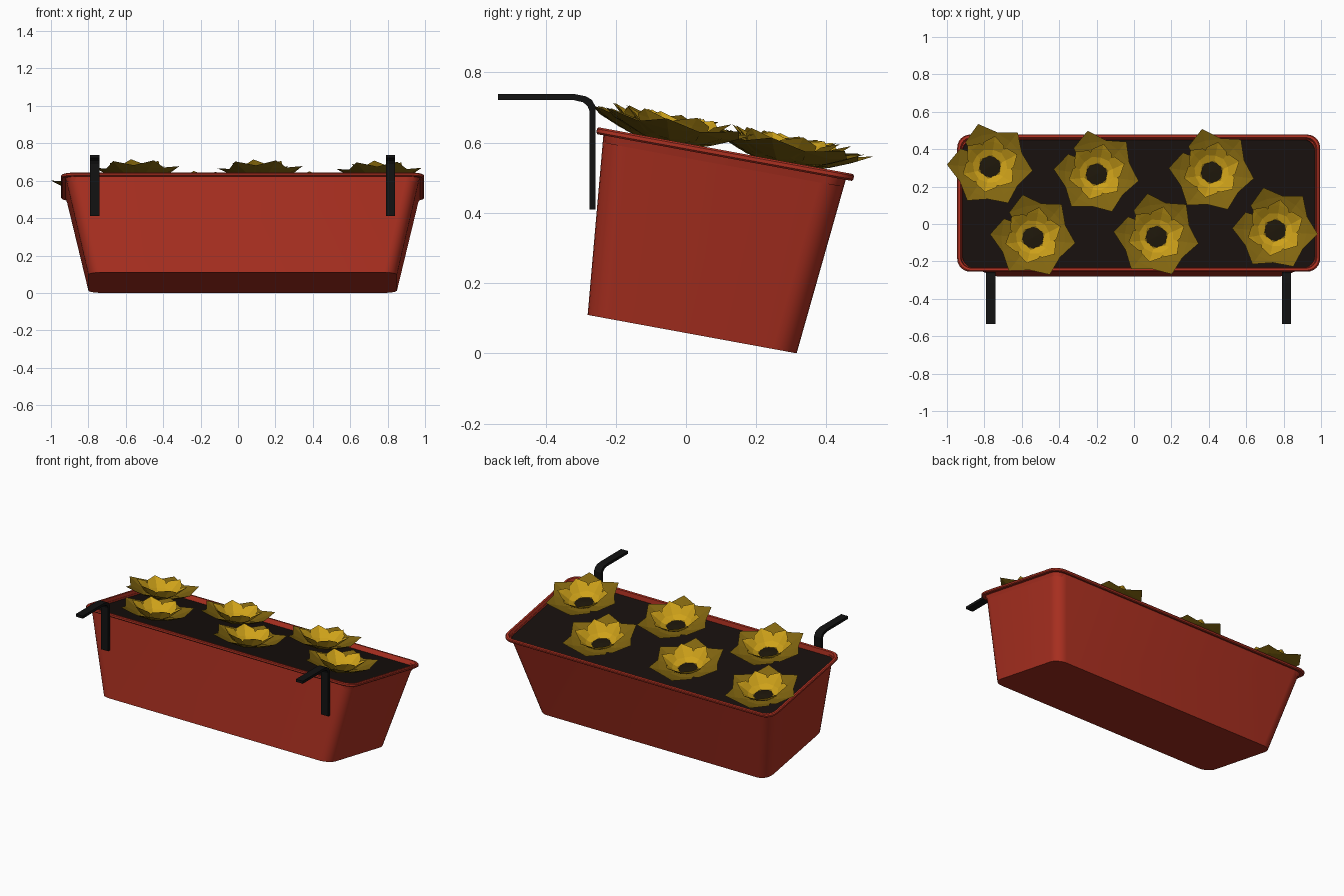
import bpy, bmesh
from math import radians, cos, sin, pi
from mathutils import Matrix, Vector

if "Cube" in bpy.data.objects:
    bpy.data.objects.remove(bpy.data.objects["Cube"])

# The whole box leans backwards; brackets stay upright
TILT = Matrix.Translation((0.025, 0.0175, 0.055)) @ Matrix.Rotation(radians(-10.4), 4, 'X')


def material(name, r, g, b):
    m = bpy.data.materials.new(name)
    m.diffuse_color = (r, g, b, 1)
    m.use_nodes = True
    m.node_tree.nodes["Principled BSDF"].inputs["Base Color"].default_value = m.diffuse_color
    return m


RED = material("red_plastic", 0.42, 0.03, 0.015)
BLACK = material("black_metal", 0.006, 0.006, 0.006)
SOIL = material("dark_soil", 0.008, 0.005, 0.004)
GOLD = material("inner_petal_gold", 0.62, 0.36, 0.01)
OCHRE = material("outer_petal_ochre", 0.22, 0.13, 0.005)
SEED = material("flower_centre_brown", 0.012, 0.008, 0.003)


def finish(name, bm, mats, matrix=Matrix(), smooth=False):
    me = bpy.data.meshes.new(name)
    bm.to_mesh(me)
    bm.free()
    for m in mats:
        me.materials.append(m)
    ob = bpy.data.objects.new(name, me)
    bpy.context.collection.objects.link(ob)
    ob.matrix_world = matrix
    if smooth:
        bpy.ops.object.select_all(action='DESELECT')
        ob.select_set(True)
        bpy.context.view_layer.objects.active = ob
        bpy.ops.object.shade_smooth_by_angle(angle=radians(30))
    return ob


def rounded_loop(bm, hx, hy, r, z, n=6):
    pts = []
    for k, (sx, sy) in enumerate([(1, 1), (-1, 1), (-1, -1), (1, -1)]):
        for i in range(n + 1):
            a = (k + i / n) * pi / 2
            pts.append(bm.verts.new((sx * (hx - r) + r * cos(a), sy * (hy - r) + r * sin(a), z)))
    return pts


# Tapered box with a flared rim
bm = bmesh.new()
sections = [(0.825, 0.3025, 0.07, 0), (0.945, 0.351, 0.07, 0.513),
            (0.965, 0.368, 0.07, 0.511), (0.970, 0.372, 0.07, 0.516),
            (0.970, 0.372, 0.07, 0.526), (0.965, 0.368, 0.07, 0.531),
            (0.953, 0.355, 0.06, 0.531), (0.940, 0.343, 0.05, 0.49)]
loops = [rounded_loop(bm, *s) for s in sections]
for a, b in zip(loops, loops[1:]):
    for i in range(len(a)):
        j = (i + 1) % len(a)
        bm.faces.new((a[i], a[j], b[j], b[i]))
bm.faces.new(loops[0][::-1])
finish("planter_box", bm, [RED], TILT, True)

# Soil surface
bm = bmesh.new()
bm.faces.new(rounded_loop(bm, 0.943, 0.346, 0.05, 0.503))
finish("soil", bm, [SOIL], TILT)

# Hanging brackets: bent flat strips
profile = [(-0.275, 0.41), (-0.257, 0.41), (-0.257, 0.702), (-0.268, 0.722), (-0.285, 0.732),
           (-0.315, 0.738), (-0.535, 0.738), (-0.535, 0.721), (-0.318, 0.721),
           (-0.293, 0.715), (-0.280, 0.704), (-0.275, 0.69)]
for name, x in (("bracket_left", -0.765), ("bracket_right", 0.815)):
    bm = bmesh.new()
    face = bm.faces.new([bm.verts.new((x - 0.025, y, z)) for y, z in profile])
    ext = bmesh.ops.extrude_face_region(bm, geom=[face])
    bmesh.ops.translate(bm, vec=(0.05, 0, 0),
                        verts=[v for v in ext['geom'] if isinstance(v, bmesh.types.BMVert)])
    bmesh.ops.recalc_face_normals(bm, faces=bm.faces[:])
    finish(name, bm, [BLACK])


# Petal: rows of (radius, height, half width), cupped across its width
def petal(bm, angle, rows, cup, mat):
    rot = Matrix.Rotation(radians(angle), 3, 'Z')
    prev = None
    for r, h, w in rows:
        if w:
            cur = [bm.verts.new(rot @ Vector((r - 0.012 * abs(s), s * w, h + cup * abs(s))))
                   for s in (-1, 0, 1)]
        else:
            cur = [bm.verts.new(rot @ Vector((r, 0, h)))] * 3
        if prev:
            for i in range(2):
                quad = [prev[i], cur[i], cur[i + 1], prev[i + 1]]
                bm.faces.new(list(dict.fromkeys(quad))).material_index = mat
        prev = cur


bm = bmesh.new()
outer = [(0.04, 0.017, 0.03), (0.105, 0.032, 0.075), (0.17, 0.058, 0.092), (0.23, 0.088, 0)]
inner = [(0.055, 0.022, 0.032), (0.09, 0.045, 0.062), (0.127, 0.08, 0.055), (0.155, 0.105, 0)]
for a in (180, 106, 50, -8, -65, -122):
    petal(bm, a, outer, 0.008, 0)
for a in range(20, 380, 60):
    petal(bm, a, inner, 0.006, 1)
# Dark flower centre, a low dome
low = [bm.verts.new((0.064 * cos(i * pi / 6), 0.064 * sin(i * pi / 6), 0.027)) for i in range(12)]
top = bm.verts.new((0, 0, 0.034))
for i in range(12):
    bm.faces.new((low[i], low[(i + 1) % 12], top)).material_index = 2
base = finish("flower_1", bm, [OCHRE, GOLD, SEED])

# Six flowers in two staggered rows
spots = [(-0.77, 0.31, 0), (-0.20, 0.27, -4), (0.415, 0.28, -3),
         (-0.54, -0.07, -2), (0.12, -0.065, -4), (0.755, -0.03, 0)]
for i, (x, y, turn) in enumerate(spots):
    ob = base
    if i:
        ob = bpy.data.objects.new(f"flower_{i + 1}", base.data)
        bpy.context.collection.objects.link(ob)
    ob.matrix_world = (TILT @ Matrix.Translation((x - 0.025, (y - 0.117) / 0.984, 0.503))
                       @ Matrix.Rotation(radians(turn), 4, 'Z'))
